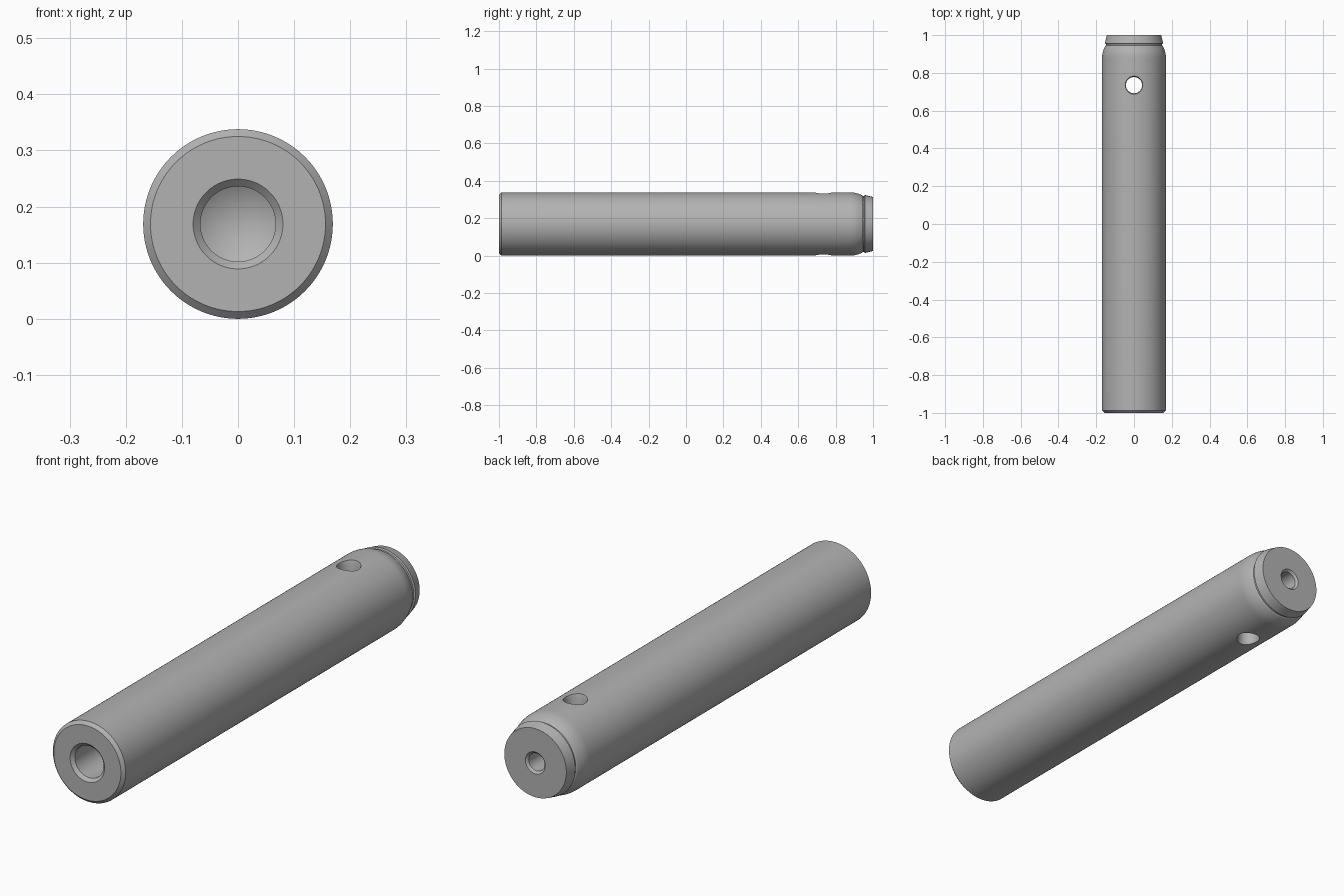
import bpy
import bmesh
import math
from mathutils import Matrix

cube = bpy.data.objects.get("Cube")
if cube:
    bpy.data.objects.remove(cube, do_unlink=True)

RADIUS = 0.169
HOLE_Y = 0.735

steel = bpy.data.materials.new("grey steel")
steel.use_nodes = True
grey = (0.45, 0.45, 0.45, 1)
steel.diffuse_color = grey
steel.node_tree.nodes["Principled BSDF"].inputs["Base Color"].default_value = grey


def lathe(name, profile, segments, matrix):
    """Revolve (radius, height) points about local z; both ends lie on the axis."""
    bm = bmesh.new()
    verts = [bm.verts.new((r, 0, h)) for r, h in profile]
    edges = [bm.edges.new(pair) for pair in zip(verts, verts[1:])]
    bmesh.ops.spin(bm, geom=verts + edges, cent=(0, 0, 0), axis=(0, 0, 1),
                   angle=math.tau, steps=segments, use_merge=False)
    bmesh.ops.remove_doubles(bm, verts=bm.verts, dist=1e-5)
    bmesh.ops.recalc_face_normals(bm, faces=bm.faces)
    bm.transform(matrix)
    mesh = bpy.data.meshes.new(name)
    bm.to_mesh(mesh)
    bm.free()
    mesh.materials.append(steel)
    obj = bpy.data.objects.new(name, mesh)
    bpy.context.collection.objects.link(obj)
    return obj


# Rounded shoulder that blends the shaft into its tapered end
shoulder = [(RADIUS - 0.015 * t * t, 0.88 + 0.06 * t)
            for t in (i / 6 for i in range(7))]

# Shaft outline: front bore, chamfer, shoulder, groove, collar, rear bore
outline = [(0, -0.61), (0.067, -0.65), (0.067, -0.987), (0.08, -1),
           (0.156, -1), (RADIUS, -0.987)]
outline += shoulder
outline += [(0.149, 0.945), (0.149, 0.953), (0.155, 0.956), (0.144, 1),
            (0.046, 1), (0.037, 0.991), (0.037, 0.86), (0, 0.838)]

along_y = Matrix.Translation((0, 0, RADIUS)) @ Matrix.Rotation(-math.pi / 2, 4, "X")
shaft = lathe("pin_shaft", outline, 96, along_y)

# Cross hole with slightly flared mouths
half = [(0.043, 0.152), (0.05, 0.175), (0.05, 0.25), (0, 0.25)]
cutter_outline = [(r, -h) for r, h in reversed(half)] + half
cutter = lathe("cross_hole_cutter", cutter_outline, 48,
               Matrix.Translation((0, HOLE_Y, RADIUS)))
cutter.hide_render = True

cut = shaft.modifiers.new("cross hole", "BOOLEAN")
cut.operation = "DIFFERENCE"
cut.solver = "EXACT"
cut.object = cutter

bpy.ops.object.select_all(action="DESELECT")
bpy.context.view_layer.objects.active = shaft
shaft.select_set(True)
bpy.ops.object.modifier_apply(modifier=cut.name)
bpy.data.objects.remove(cutter, do_unlink=True)
bpy.ops.object.shade_smooth_by_angle(angle=math.radians(20))
